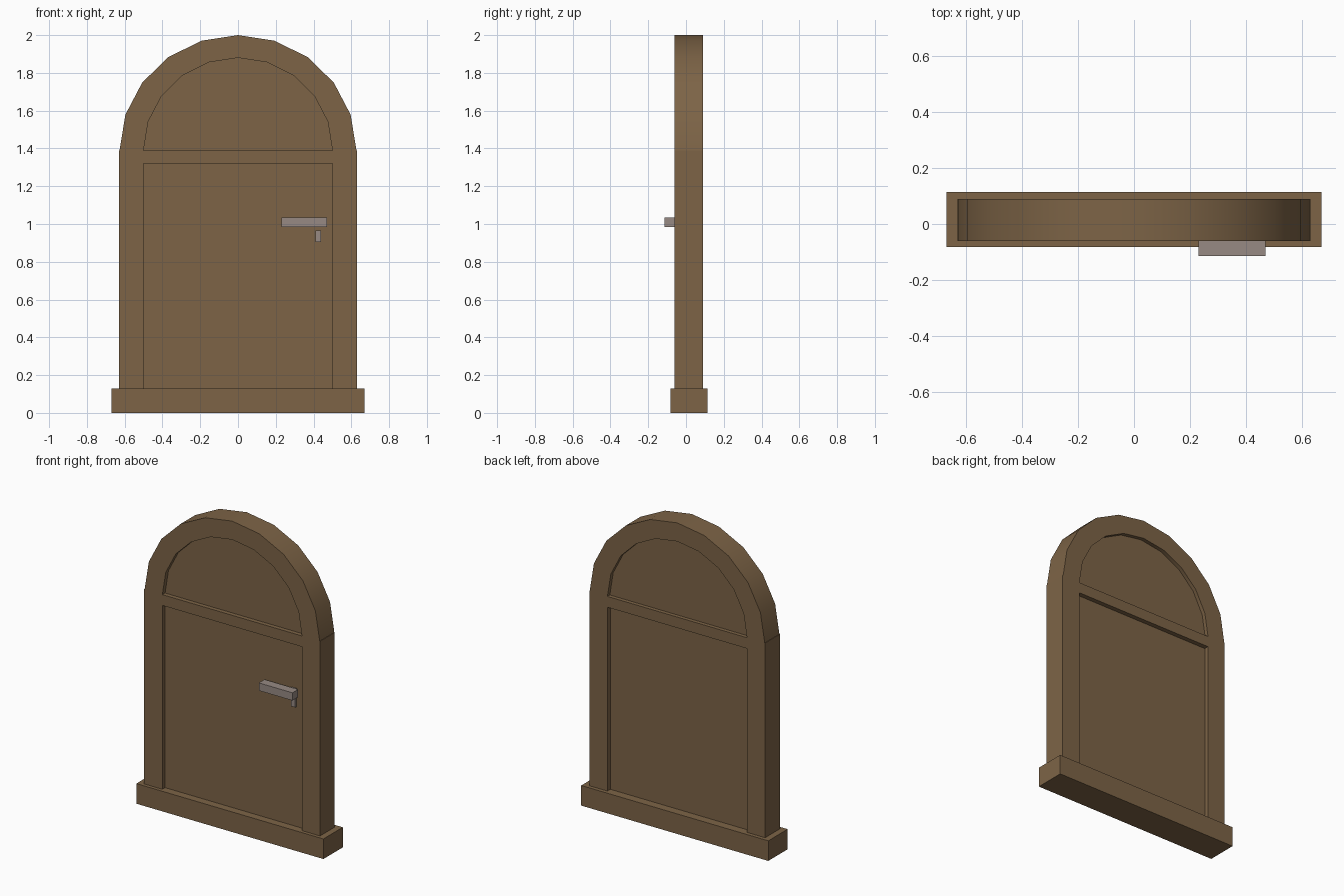
import bpy
import bmesh
from math import sin, cos, pi, radians

cube = bpy.data.objects.get("Cube")
if cube:
    bpy.data.objects.remove(cube, do_unlink=True)


def material(name, rgb):
    mat = bpy.data.materials.new(name)
    mat.use_nodes = True
    mat.diffuse_color = (*rgb, 1)
    mat.node_tree.nodes["Principled BSDF"].inputs["Base Color"].default_value = (*rgb, 1)
    return mat


wood = material("brown wood", (0.205, 0.127, 0.062))
metal = material("grey metal", (0.31, 0.255, 0.23))

FRONT, BACK = -0.06, 0.09
SILL_TOP, SPRING = 0.13, 1.39


def extrude_profile(name, points, y0, y1, mat, smooth=False):
    """Extrude an x/z outline from y0 to y1."""
    bm = bmesh.new()
    face = bm.faces.new([bm.verts.new((x, y0, z)) for x, z in points])
    moved = bmesh.ops.extrude_face_region(bm, geom=[face])["geom"]
    verts = [v for v in moved if isinstance(v, bmesh.types.BMVert)]
    bmesh.ops.translate(bm, verts=verts, vec=(0, y1 - y0, 0))
    bmesh.ops.recalc_face_normals(bm, faces=bm.faces)
    mesh = bpy.data.meshes.new(name)
    bm.to_mesh(mesh)
    bm.free()
    mesh.materials.append(mat)
    obj = bpy.data.objects.new(name, mesh)
    bpy.context.collection.objects.link(obj)
    if smooth:
        bpy.ops.object.select_all(action="DESELECT")
        obj.select_set(True)
        bpy.context.view_layer.objects.active = obj
        bpy.ops.object.shade_smooth_by_angle(angle=radians(30))
    return obj


def box(name, x0, x1, y0, y1, z0, z1, mat):
    return extrude_profile(name, [(x0, z0), (x1, z0), (x1, z1), (x0, z1)], y0, y1, mat)


def arc(width, height, steps=10):
    return [(width * cos(pi * i / steps), SPRING + height * sin(pi * i / steps))
            for i in range(steps + 1)]


# Frame: sill, jambs, cross rail and arched head
box("sill", -0.67, 0.67, -0.083, 0.115, 0, SILL_TOP, wood)
for name, side in (("left_jamb", 1), ("right_jamb", -1)):
    inner, outer = sorted((0.5 * side, 0.63 * side))
    box(name, inner, outer, FRONT, BACK, SILL_TOP, SPRING, wood)
box("cross_rail", -0.5, 0.5, FRONT, BACK, 1.32, SPRING, wood)
extrude_profile("arch_head", arc(0.627, 0.61) + arc(0.5, 0.49)[::-1],
                FRONT, BACK, wood, smooth=True)

# Recessed panels
box("door_panel", -0.5, 0.5, -0.032, 0.06, SILL_TOP, 1.32, wood)
extrude_profile("arch_panel", arc(0.5, 0.49), -0.032, 0.065, wood)

# Door furniture
box("handle", 0.23, 0.47, -0.115, -0.057, 0.985, 1.035, metal)
box("handle_spindle", 0.41, 0.44, -0.057, -0.032, 0.995, 1.025, metal)
box("lock_plate", 0.41, 0.44, -0.044, -0.032, 0.905, 0.965, metal)
